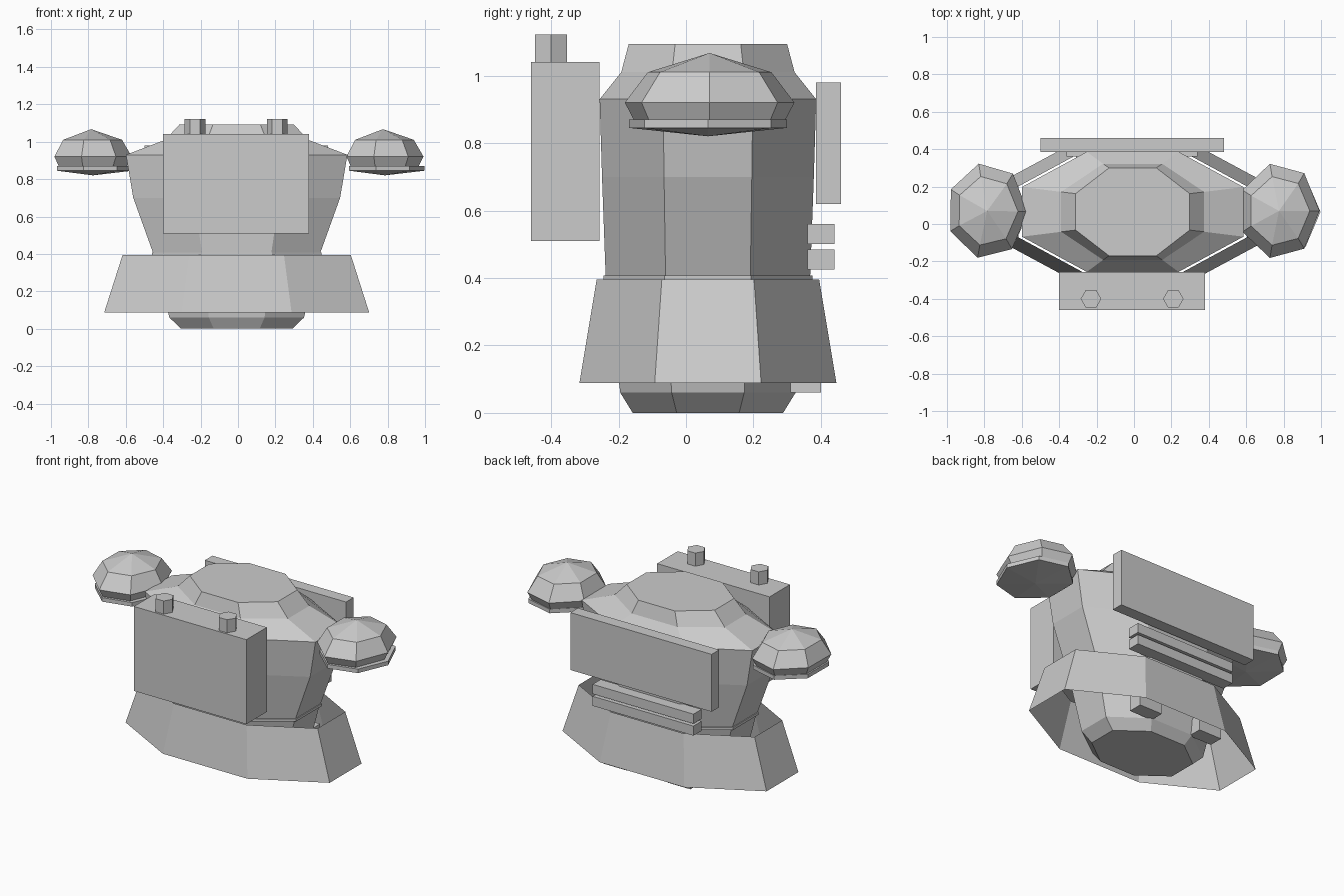
import bpy, bmesh
from math import cos, sin, pi, radians

if "Cube" in bpy.data.objects:
    bpy.data.objects.remove(bpy.data.objects["Cube"])

CX, CY = -0.007, 0.065


def make_object(name, bm):
    bmesh.ops.recalc_face_normals(bm, faces=bm.faces)
    mesh = bpy.data.meshes.new(name)
    bm.to_mesh(mesh)
    bm.free()
    obj = bpy.data.objects.new(name, mesh)
    bpy.context.collection.objects.link(obj)
    return obj


def loft(name, rings, sides, phase, cx=CX, cy=CY, capped=True):
    """Stack rings of (z, radius x, radius y); zero radius makes a point."""
    bm = bmesh.new()
    loops = []
    for z, rx, ry in rings:
        if rx == 0:
            loops.append([bm.verts.new((cx, cy, z))] * sides)
            continue
        angles = [radians(phase) + 2 * pi * i / sides for i in range(sides)]
        loops.append([bm.verts.new((cx + rx * cos(a), cy + ry * sin(a), z)) for a in angles])
    for low, high in zip(loops, loops[1:]):
        for i in range(sides):
            j = (i + 1) % sides
            bm.faces.new(list(dict.fromkeys((low[i], low[j], high[j], high[i]))))
    if capped:
        for loop in (loops[0], loops[-1]):
            if len(set(loop)) > 2:
                bm.faces.new(loop)
    return make_object(name, bm)


def octagon(name, rings, capped=True):
    """Loft whose rings are given as half widths across the flats."""
    k = 1 / cos(pi / 8)
    return loft(name, [(z, w * k, d * k) for z, w, d in rings], 8, 22.5, capped=capped)


def box(name, x, y, z):
    bm = bmesh.new()
    bmesh.ops.create_cube(bm, size=1)
    for v in bm.verts:
        v.co = [r[0] + (c + 0.5) * (r[1] - r[0]) for c, r in zip(v.co, (x, y, z))]
    return make_object(name, bm)


# Torso with shoulders and collar
octagon("torso", [(0.40, 0.445, 0.303), (0.70, 0.553, 0.314), (0.93, 0.592, 0.321),
                  (1.01, 0.382, 0.257), (1.093, 0.305, 0.235)])

# Waist band, pelvis and open flared skirt
octagon("waist_band", [(0.392, 0.453, 0.31), (0.408, 0.453, 0.31)])
octagon("pelvis", [(0, 0.297, 0.223), (0.06, 0.36, 0.26), (0.395, 0.44, 0.30)])
octagon("skirt", [(0.088, 0.708, 0.381), (0.395, 0.61, 0.33)], capped=False)

# Backpack with two hexagonal knobs
box("backpack", (-0.40, 0.38), (-0.46, -0.257), (0.51, 1.04))
for side, x in (("left", -0.23), ("right", 0.21)):
    loft("knob_" + side, [(1.03, 0.055, 0.055), (1.122, 0.055, 0.055)], 6, 0, x, -0.40)

# Chest plate and belly ribs
box("chest_plate", (-0.50, 0.48), (0.385, 0.46), (0.62, 0.98))
for i, z in enumerate((0.425, 0.50)):
    box(f"belly_rib_{i + 1}", (-0.36, 0.34), (0.36, 0.44), (z, z + 0.06))

# Hanging blocks inside the skirt
for side, x in (("left", -0.23), ("right", 0.21)):
    box("hip_block_" + side, (x - 0.08, x + 0.08), (0.31, 0.40), (0.06, 0.16))

# Faceted shoulder pads with rim plates below
for side, x, phase, rim_x in (("left", -0.785, 102, -0.776), ("right", 0.775, 0, 0.785)):
    loft("shoulder_pad_" + side, [(0.868, 0.19, 0.23), (0.92, 0.217, 0.258),
                                  (1.01, 0.165, 0.188), (1.067, 0, 0)], 7, phase, x, 0.07)
    loft("shoulder_rim_" + side, [(0.82, 0, 0), (0.845, 0.212, 0.24), (0.87, 0.212, 0.24)],
         7, phase, rim_x, 0.065)
